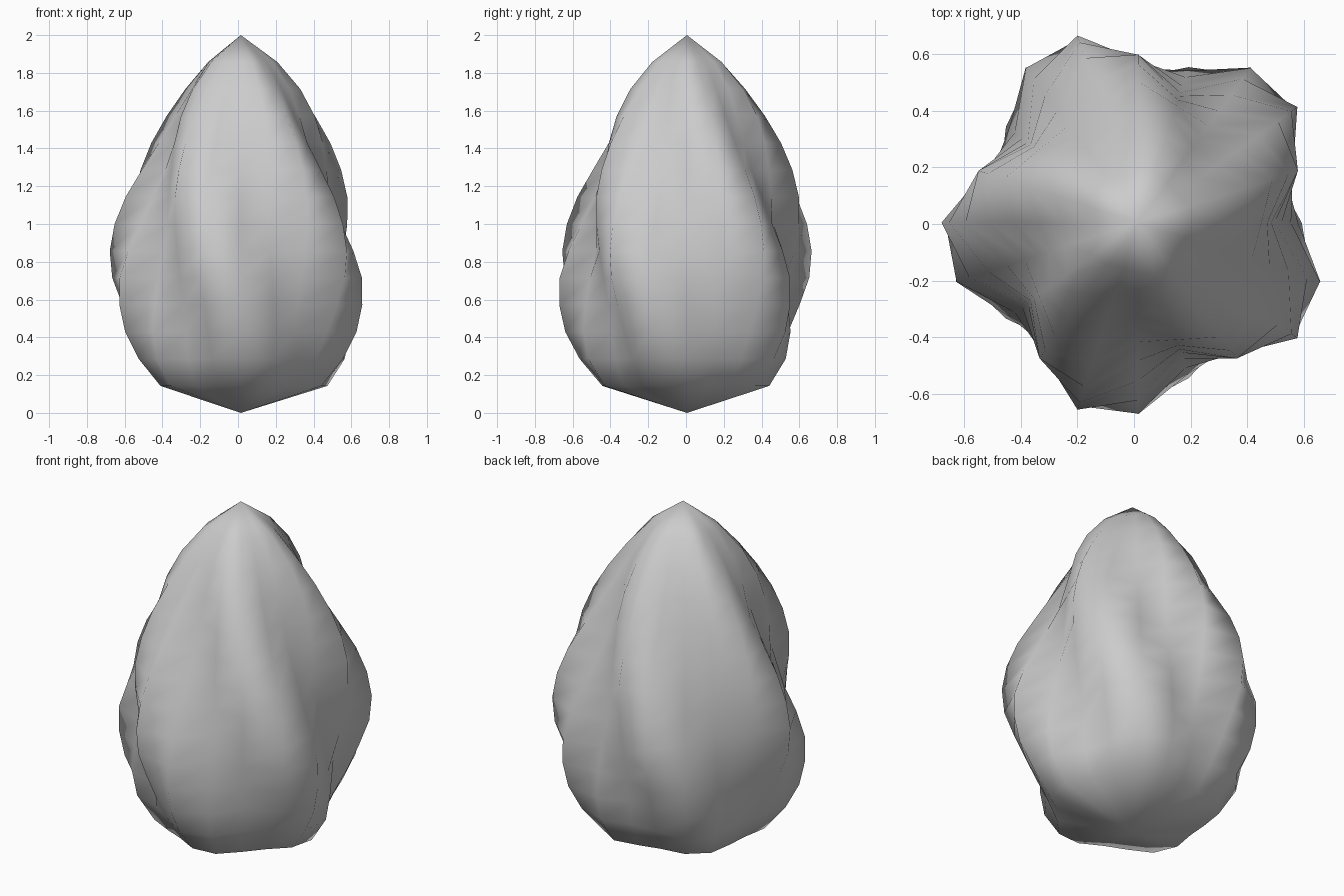
import bpy, bmesh
from math import radians, cos, sin, pi

if "Cube" in bpy.data.objects:
    bpy.data.objects.remove(bpy.data.objects["Cube"])

# Mean radius of the bud at 15 evenly spaced heights, bottom to top
ENVELOPE = [0.0, 0.43, 0.52, 0.57, 0.595, 0.61, 0.60, 0.575,
            0.54, 0.49, 0.435, 0.37, 0.29, 0.18, 0.0]
COLUMNS = 20      # vertices around
FOLDS = 5         # petal ridges around the bud
TWIST = -37       # degrees per unit of height
PEAK = 45         # direction of the first ridge at z = 0.7
CENTRE = (0.015, 0.005)


def bud(name):
    bm = bmesh.new()
    n = len(ENVELOPE) - 1
    rings = []
    for i, r in enumerate(ENVELOPE):
        z = 2 * i / n
        if r == 0:
            rings.append([bm.verts.new((*CENTRE, z))] * COLUMNS)
            continue
        # the ridges fade towards both tips
        depth = 0.165 * sin(pi * i / n) ** 0.5
        ring = []
        for j in range(COLUMNS):
            a = 2 * pi * j / COLUMNS
            d = r * (1 + depth * cos(FOLDS * (a - radians(PEAK + TWIST * (z - 0.7)))))
            ring.append(bm.verts.new((CENTRE[0] + d * cos(a), CENTRE[1] + d * sin(a), z)))
        rings.append(ring)
    for low, high in zip(rings, rings[1:]):
        for j in range(COLUMNS):
            k = (j + 1) % COLUMNS
            bm.faces.new(list(dict.fromkeys([low[j], low[k], high[k], high[j]])))
    for f in bm.faces:
        f.smooth = True
    mesh = bpy.data.meshes.new(name)
    bm.to_mesh(mesh)
    bm.free()
    obj = bpy.data.objects.new(name, mesh)
    bpy.context.collection.objects.link(obj)


# Closed bud with five spiralling petal folds
bud("flower_bud")
